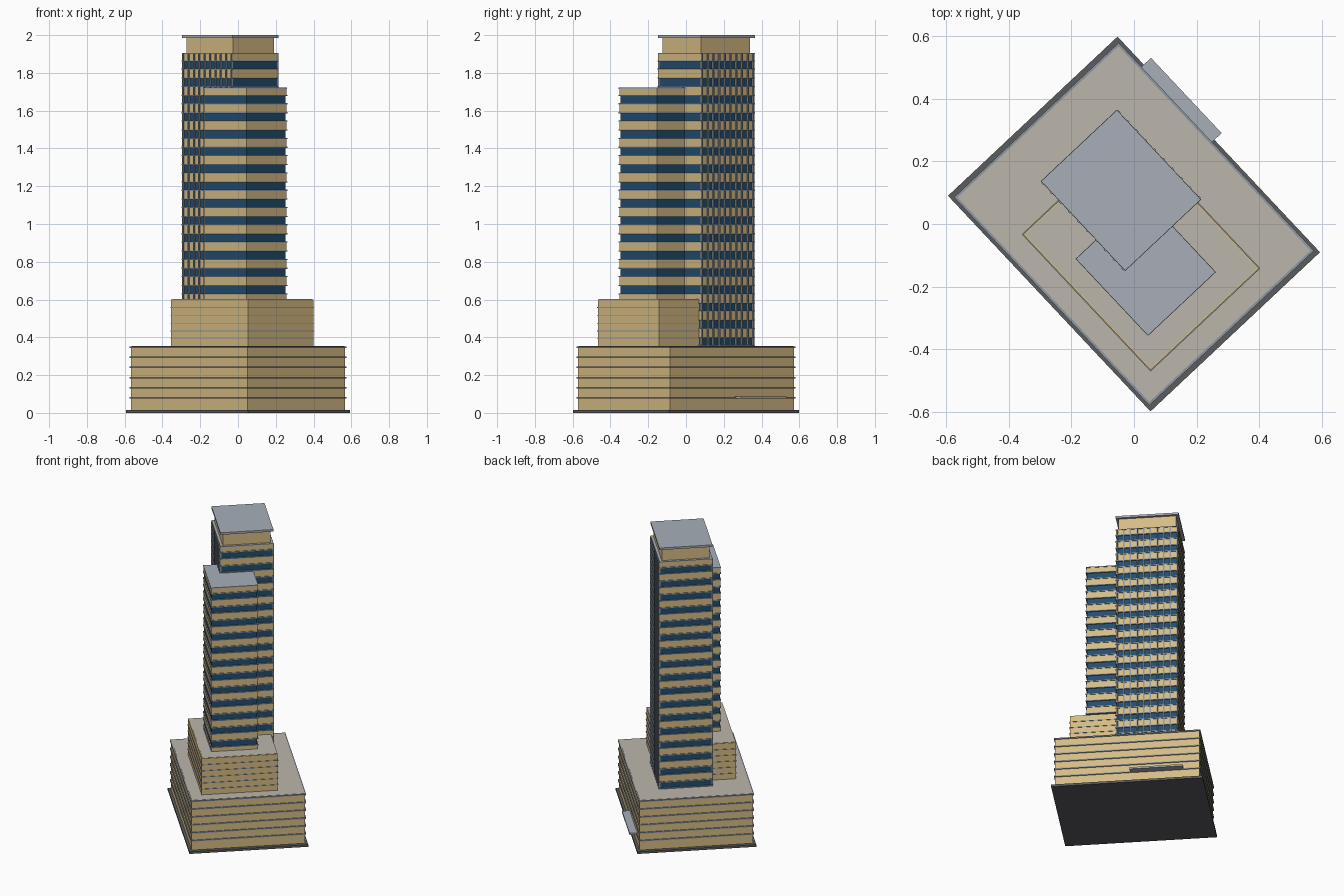
import bpy, math
from mathutils import Matrix, Vector

old = bpy.data.objects.get("Cube")
if old:
    bpy.data.objects.remove(old)

TURN = Matrix.Rotation(math.radians(-46.8), 4, 'Z')


def material(name, rgb):
    m = bpy.data.materials.new(name)
    m.use_nodes = True
    lin = [((c / 255 + 0.055) / 1.055) ** 2.4 for c in rgb] + [1]
    m.diffuse_color = lin
    m.node_tree.nodes["Principled BSDF"].inputs["Base Color"].default_value = lin
    return m


STONE = material("sandstone", (214, 188, 133))
GLASS = material("blue_glass", (34, 78, 110))
LEDGE = material("grey_metal", (140, 150, 162))
ROOF = material("roof_grey", (168, 175, 184))
TERRACE = material("terrace_concrete", (188, 182, 171))
PAVING = material("dark_paving", (90, 92, 95))


def boxes(name, mat, specs):
    """One mesh of boxes: (centre u, v), (size u, v), bottom, top in the turned frame."""
    verts, faces = [], []
    for (cu, cv), (su, sv), z0, z1 in specs:
        n = len(verts)
        for z in (z0, z1):
            for du, dv in ((-1, -1), (1, -1), (1, 1), (-1, 1)):
                verts.append(TURN @ Vector((cu + du * su / 2, cv + dv * sv / 2, z)))
        faces += [(n + 3, n + 2, n + 1, n), (n + 4, n + 5, n + 6, n + 7)]
        faces += [(n + i, n + (i + 1) % 4, n + 4 + (i + 1) % 4, n + 4 + i) for i in range(4)]
    mesh = bpy.data.meshes.new(name)
    mesh.from_pydata(verts, [], faces)
    mesh.materials.append(mat)
    ob = bpy.data.objects.new(name, mesh)
    bpy.context.collection.objects.link(ob)
    return ob


def local(x, y):
    p = TURN.inverted() @ Vector((x, y, 0))
    return p.x, p.y


def grow(size, d):
    return size[0] + 2 * d, size[1] + 2 * d


def banded_tower(name, c, size, z0, z1, first, floors, pitch=0.0915):
    """Glass core wrapped by stone spandrels with a thin ledge on each band edge."""
    half = 0.019
    mids = [first + i * pitch for i in range(floors)]
    boxes(name + "_glass", GLASS, [(c, grow(size, -0.003), z0, z1 - 0.01)])
    lows = [z0] + [m + half for m in mids]
    highs = [m - half for m in mids] + [z1]
    boxes(name + "_spandrels", STONE,
          [(c, size, a, b) for a, b in zip(lows, highs) if b - a > 0.001])
    boxes(name + "_ledges", LEDGE,
          [(c, grow(size, 0.004), m + s * (half + 0.003) - 0.003, m + s * (half + 0.003) + 0.003)
           for m in mids for s in (-1, 1)])


# Ground plate and podium
O = (0, 0)
POD = (0.90, 0.71)
boxes("ground_plate", PAVING, [(O, (0.945, 0.743), 0, 0.015)])
boxes("podium", STONE, [(O, POD, 0.015, 0.348)])
boxes("podium_ledges", LEDGE,
      [(O, grow(POD, 0.006), z - 0.004, z + 0.004) for z in [0.348 - 0.0537 * i for i in range(6)]])
boxes("podium_terrace", TERRACE, [(O, grow(POD, -0.002), 0.348, 0.3535)])
boxes("entrance_canopy", ROOF, [((-0.185, 0.376), (0.33, 0.054), 0.075, 0.087)])

# Middle block
MID_C, MID = local(0.0225, -0.0875), (0.595, 0.475)
boxes("middle_block", STONE, [(MID_C, MID, 0.35, 0.6)])
boxes("middle_block_ledges", LEDGE,
      [(MID_C, grow(MID, 0.003), z - 0.002, z + 0.002) for z in [0.392 + 0.0415 * i for i in range(5)]])
boxes("middle_block_terrace", TERRACE, [(MID_C, grow(MID, -0.005), 0.59, 0.602)])

# Lower front tower
LOW_C, LOW = local(0.0375, -0.1325), (0.330, 0.290)
banded_tower("front_tower", LOW_C, LOW, 0.6, 1.716, 0.652, 12)
boxes("front_tower_roof", ROOF, [(LOW_C, grow(LOW, 0.003), 1.716, 1.722)])

# Tall rear tower with vertical fins on its two long sides
TALL_C, TALL = local(-0.0415, 0.1075), (0.386, 0.326)
banded_tower("rear_tower", TALL_C, TALL, 0.35, 1.9, 0.3775, 17)
boxes("rear_tower_roof", ROOF, [(TALL_C, grow(TALL, 0.003), 1.9, 1.905)])
fins = []
for side in (-1, 1):
    for i in range(10):
        u = TALL_C[0] + (i / 9 - 0.5) * (TALL[0] - 0.012)
        fins.append(((u, TALL_C[1] + side * (TALL[1] / 2 + 0.002)), (0.008, 0.01), 0.35, 1.9))
boxes("rear_tower_fins", LEDGE, fins)

# Penthouse and cap
boxes("penthouse", STONE, [(TALL_C, grow(TALL, -0.014), 1.9, 1.988)])
boxes("penthouse_cap", ROOF, [(TALL_C, grow(TALL, 0.003), 1.986, 2.0)])
